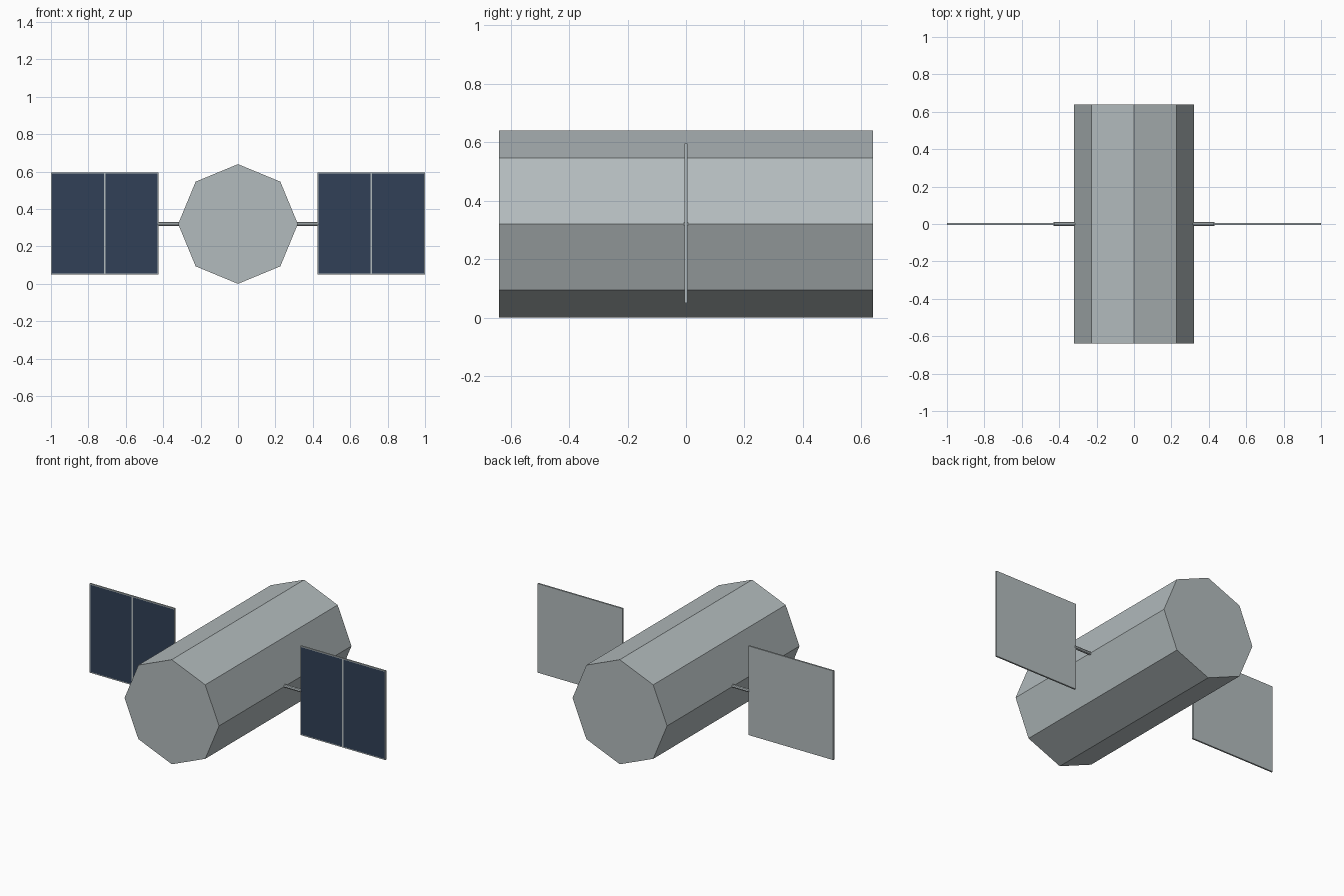
import bpy, bmesh
from math import pi
from mathutils import Matrix, Vector

cube = bpy.data.objects.get("Cube")
if cube:
    bpy.data.objects.remove(cube, do_unlink=True)

MID_Z = 0.32


def material(name, rgb):
    mat = bpy.data.materials.new(name)
    mat.use_nodes = True
    mat.diffuse_color = (*rgb, 1)
    mat.node_tree.nodes["Principled BSDF"].inputs["Base Color"].default_value = (*rgb, 1)
    return mat


def finish(name, bm, *mats):
    mesh = bpy.data.meshes.new(name)
    bmesh.ops.recalc_face_normals(bm, faces=bm.faces[:])
    bm.to_mesh(mesh)
    bm.free()
    for mat in mats:
        mesh.materials.append(mat)
    obj = bpy.data.objects.new(name, mesh)
    bpy.context.collection.objects.link(obj)
    return obj


def prism(name, radius, length, centre, axis, mat):
    """Eight-sided prism along the x or y axis, with a corner pointing up."""
    bm = bmesh.new()
    bmesh.ops.create_cone(bm, cap_ends=True, segments=8, radius1=radius,
                          radius2=radius, depth=length)
    turn = Matrix.Rotation(pi / 2, 4, "X" if axis == "y" else "Y")
    bm.transform(Matrix.Translation(centre) @ turn)
    return finish(name, bm, mat)


def solar_panel(name, side):
    """Thin slab whose front is cut into two dark cells inside a pale frame."""
    width, height, thick = 0.575, 0.545, 0.01
    border, divider = 0.006, 0.005
    bm = bmesh.new()
    bmesh.ops.create_cube(bm, size=1)
    bm.transform(Matrix.Diagonal((width, thick, height, 1)))
    edge_x, edge_z = width / 2 - border, height / 2 - border
    cuts = [(Vector((x, 0, 0)), (1, 0, 0)) for x in (-edge_x, -divider, divider, edge_x)]
    cuts += [(Vector((0, 0, z)), (0, 0, 1)) for z in (-edge_z, edge_z)]
    for point, normal in cuts:
        bmesh.ops.bisect_plane(bm, geom=bm.verts[:] + bm.edges[:] + bm.faces[:],
                               plane_co=point, plane_no=normal)
    bm.normal_update()
    for face in bm.faces:
        c = face.calc_center_median()
        is_cell = divider < abs(c.x) < edge_x and abs(c.z) < edge_z
        face.material_index = int(face.normal.y < -0.9 and is_cell)
    bm.transform(Matrix.Translation((side * (1 - width / 2), 0, MID_Z + 0.003)))
    return finish(name, bm, grey, navy)


grey = material("hull grey", (0.45, 0.50, 0.51))
navy = material("cell navy", (0.031, 0.051, 0.095))

# Hull
prism("hull", 0.32, 1.28, (0, 0, MID_Z), "y", grey)

# Booms and solar panels on both sides
for label, side in (("left", 1), ("right", -1)):
    prism(label + "_boom", 0.01, 0.135, (side * 0.3625, 0, MID_Z), "x", grey)
    solar_panel(label + "_solar_panel", side)
